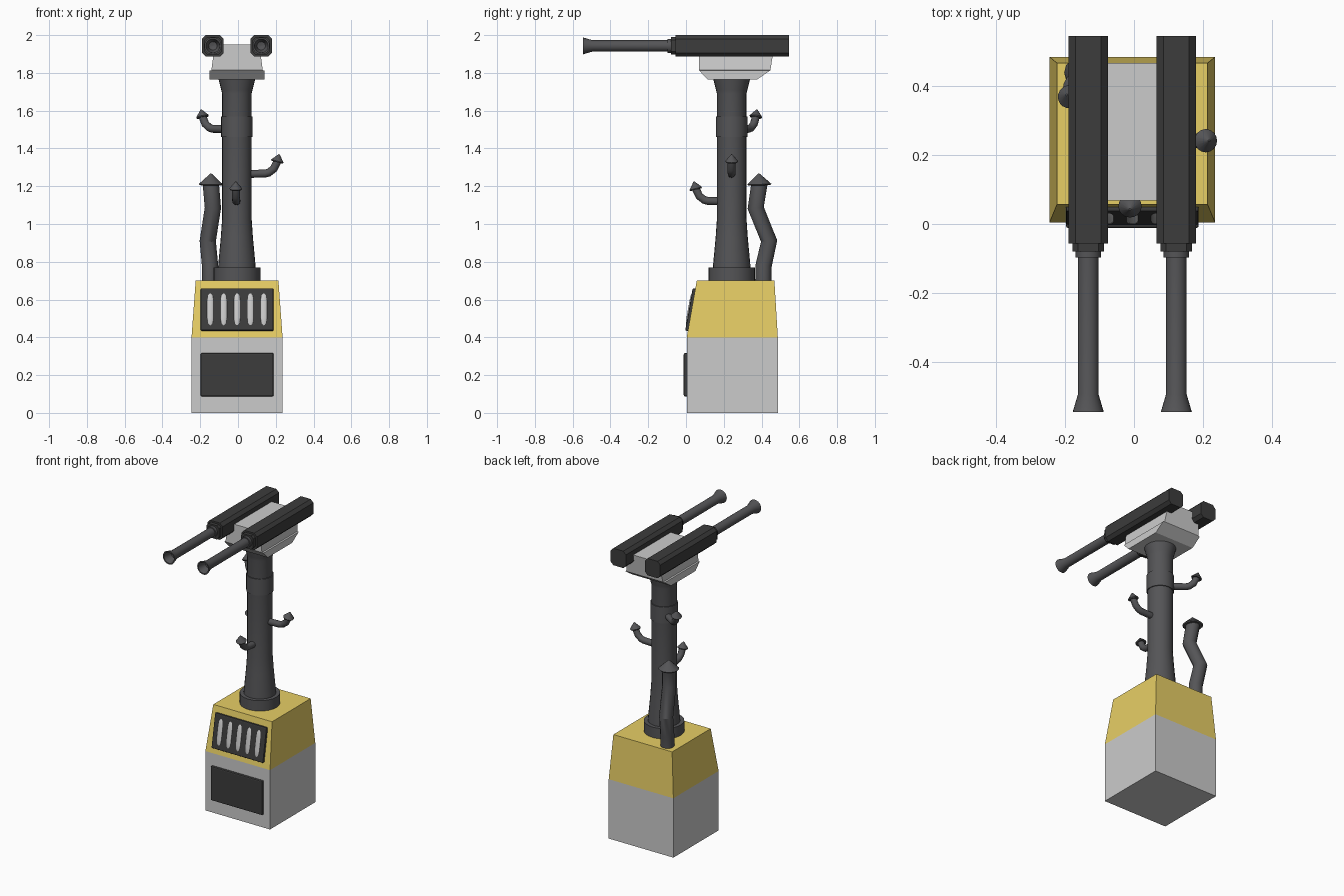
import bpy, bmesh, math
from mathutils import Vector, Matrix

if "Cube" in bpy.data.objects:
    bpy.data.objects.remove(bpy.data.objects["Cube"])

CX, CY = -0.005, 0.242          # axis of the column


def material(name, rgb):
    m = bpy.data.materials.new(name)
    m.diffuse_color = (*rgb, 1)
    m.use_nodes = True
    m.node_tree.nodes["Principled BSDF"].inputs["Base Color"].default_value = m.diffuse_color
    return m


YELLOW = material("yellow_paint", (0.8, 0.62, 0.13))
DARK = material("dark_metal", (0.045, 0.045, 0.045))
STEEL = material("steel", (0.09, 0.09, 0.095))


def loft(name, loops, mat=None, smooth=False, matrix=None):
    """Skin equal-length point loops and cap both ends."""
    bm = bmesh.new()
    rings = [[bm.verts.new(p) for p in lp] for lp in loops]
    n = len(rings[0])
    for a, b in zip(rings, rings[1:]):
        for i in range(n):
            j = (i + 1) % n
            bm.faces.new((a[i], a[j], b[j], b[i]))
    bm.faces.new(rings[0])
    bm.faces.new(rings[-1])
    bmesh.ops.recalc_face_normals(bm, faces=bm.faces)
    me = bpy.data.meshes.new(name)
    bm.to_mesh(me)
    bm.free()
    ob = bpy.data.objects.new(name, me)
    bpy.context.collection.objects.link(ob)
    if matrix:
        ob.matrix_world = matrix
    if mat:
        me.materials.append(mat)
    if smooth:
        bpy.ops.object.select_all(action='DESELECT')
        ob.select_set(True)
        bpy.context.view_layer.objects.active = ob
        bpy.ops.object.shade_smooth_by_angle(angle=math.radians(32))
    return ob


def lathe(name, profile, mat=STEEL, matrix=None, n=24):
    """Revolve (radius, height) pairs around local z."""
    loops = [[(r * math.cos(k * math.tau / n), r * math.sin(k * math.tau / n), h)
              for k in range(n)] for r, h in profile]
    return loft(name, loops, mat, True, matrix)


def rect(hx, y0, y1, z):
    return [(CX - hx, y0, z), (CX + hx, y0, z), (CX + hx, y1, z), (CX - hx, y1, z)]


def plate(name, size, centre, tilt=0):
    """Thin dark plate with rounded edges."""
    x, y, z = (s / 2 for s in size)
    ob = loft(name, [[(-x, -y, h), (x, -y, h), (x, y, h), (-x, y, h)] for h in (-z, z)],
              DARK, False, Matrix.Translation(centre) @ Matrix.Rotation(tilt, 4, 'X'))
    bev = ob.modifiers.new("bevel", 'BEVEL')
    bev.width = 0.007
    bev.segments = 2
    return ob


def pipe(name, points, radius):
    """Bent tube along a poly line."""
    cu = bpy.data.curves.new(name, 'CURVE')
    cu.dimensions = '3D'
    cu.bevel_depth = radius
    cu.bevel_resolution = 4
    cu.use_fill_caps = True
    sp = cu.splines.new('POLY')
    sp.points.add(len(points) - 1)
    for p, co in zip(sp.points, points):
        p.co = (*co, 1)
    cu.materials.append(STEEL)
    ob = bpy.data.objects.new(name, cu)
    bpy.context.collection.objects.link(ob)
    bpy.ops.object.select_all(action='DESELECT')
    ob.select_set(True)
    bpy.context.view_layer.objects.active = ob
    bpy.ops.object.convert(target='MESH')
    bpy.ops.object.shade_smooth_by_angle(angle=math.radians(32))


def cone_cap(name, base, tip, radius):
    base, tip = Vector(base), Vector(tip)
    axis = tip - base
    m = Matrix.Translation(base) @ axis.to_track_quat('Z', 'Y').to_matrix().to_4x4()
    lathe(name, [(radius * 0.9, 0), (radius, 0.006), (0.003, axis.length)], STEEL, m, 16)


# Base: grey block and tapered yellow housing
loft("base_block", [rect(0.241, 0.004, 0.486, 0), rect(0.241, 0.004, 0.486, 0.4)])
loft("upper_housing", [rect(0.241, 0.004, 0.486, 0.4), rect(0.219, 0.057, 0.468, 0.7)], YELLOW)

# Front access panel and tilted vent grille
plate("access_panel", (0.386, 0.028, 0.23), (CX, 0.002, 0.202))
TILT = -math.atan2(0.053, 0.3)
GRILLE = Vector((CX, 0.0285, 0.546))
plate("vent_grille", (0.386, 0.026, 0.228), GRILLE, TILT)
for i in range(5):
    m = (Matrix.Translation(GRILLE) @ Matrix.Rotation(TILT, 4, 'X')
         @ Matrix.Translation(((i - 2) * 0.0708, -0.009, 0)) @ Matrix.Diagonal((1, 0.5, 1, 1)))
    lathe(f"vent_slat_{i + 1}", [(0.008, -0.086), (0.015, -0.074), (0.0185, -0.045),
                                 (0.0185, 0.045), (0.015, 0.074), (0.008, 0.086)], None, m, 12)

# Column with foot flange, flared ends and collar
AXIS = Matrix.Translation((CX - 0.001, CY, 0))
lathe("column_flange", [(0.124, 0.69), (0.124, 0.77)], STEEL, AXIS)
lathe("column", [(0.1, 0.76), (0.098, 0.79), (0.085, 0.93), (0.078, 1.03), (0.078, 1.69),
                 (0.083, 1.71), (0.098, 1.77)], STEEL, AXIS)
lathe("column_collar", [(0.084, 1.46), (0.084, 1.57)], STEEL, AXIS)

# Turret head
loft("turret_head", [rect(0.146, 0.115, 0.376, 1.765), rect(0.146, 0.070, 0.445, 1.812),
                     rect(0.136, 0.068, 0.447, 1.814), rect(0.118, 0.068, 0.468, 1.95)])


# Twin guns
def octagon(x, y, h, c):
    f = h - c
    return [(x + a, y, 1.943 + b) for a, b in
            ((-f, -h), (f, -h), (h, -f), (h, f), (f, h), (-f, h), (-h, f), (-h, -f))]


for side, s in (("left", -1), ("right", 1)):
    gx = CX + s * 0.128
    loft(f"gun_body_{side}", [octagon(gx, -0.056, 0.057, 0.02), octagon(gx, 0.546, 0.057, 0.02)], DARK)
    loft(f"gun_fitting_{side}", [octagon(gx, -0.08, 0.046, 0.016), octagon(gx, -0.05, 0.046, 0.016)], DARK)
    m = Matrix.Translation((gx, 0, 1.943)) @ Matrix.Rotation(math.pi / 2, 4, 'X')
    lathe(f"gun_barrel_{side}", [(0.037, 0.07), (0.037, 0.098), (0.03, 0.098), (0.03, 0.495),
                                 (0.045, 0.546), (0.037, 0.546), (0.022, 0.49), (0.002, 0.485)],
          STEEL, m)

# Large bent exhaust pipe at the back left
pipe("exhaust_pipe", [(-0.148, 0.409, 0.68), (-0.148, 0.411, 0.78), (-0.160, 0.440, 0.91),
                      (-0.133, 0.369, 1.085), (-0.144, 0.389, 1.215)], 0.043)
cone_cap("exhaust_cap", (-0.144, 0.388, 1.205), (-0.143, 0.386, 1.267), 0.064)

# Small elbow pipes around the column: angle, height, reach
for k, (ang, z, reach) in enumerate(((145, 1.502, 0.223), (0, 1.265, 0.213), (-92, 1.12, 0.19)), 1):
    a = math.radians(ang)

    def at(r, h):
        return (CX + r * math.cos(a), CY + r * math.sin(a), z + h)

    pipe(f"vent_pipe_{k}", [at(0.05, 0), at(reach - 0.065, 0.002), at(reach - 0.045, 0.007),
                            at(reach - 0.018, 0.028), at(reach, 0.066)], 0.021)
    cone_cap(f"vent_cap_{k}", at(reach - 0.001, 0.062), at(reach + 0.010, 0.104), 0.034)
